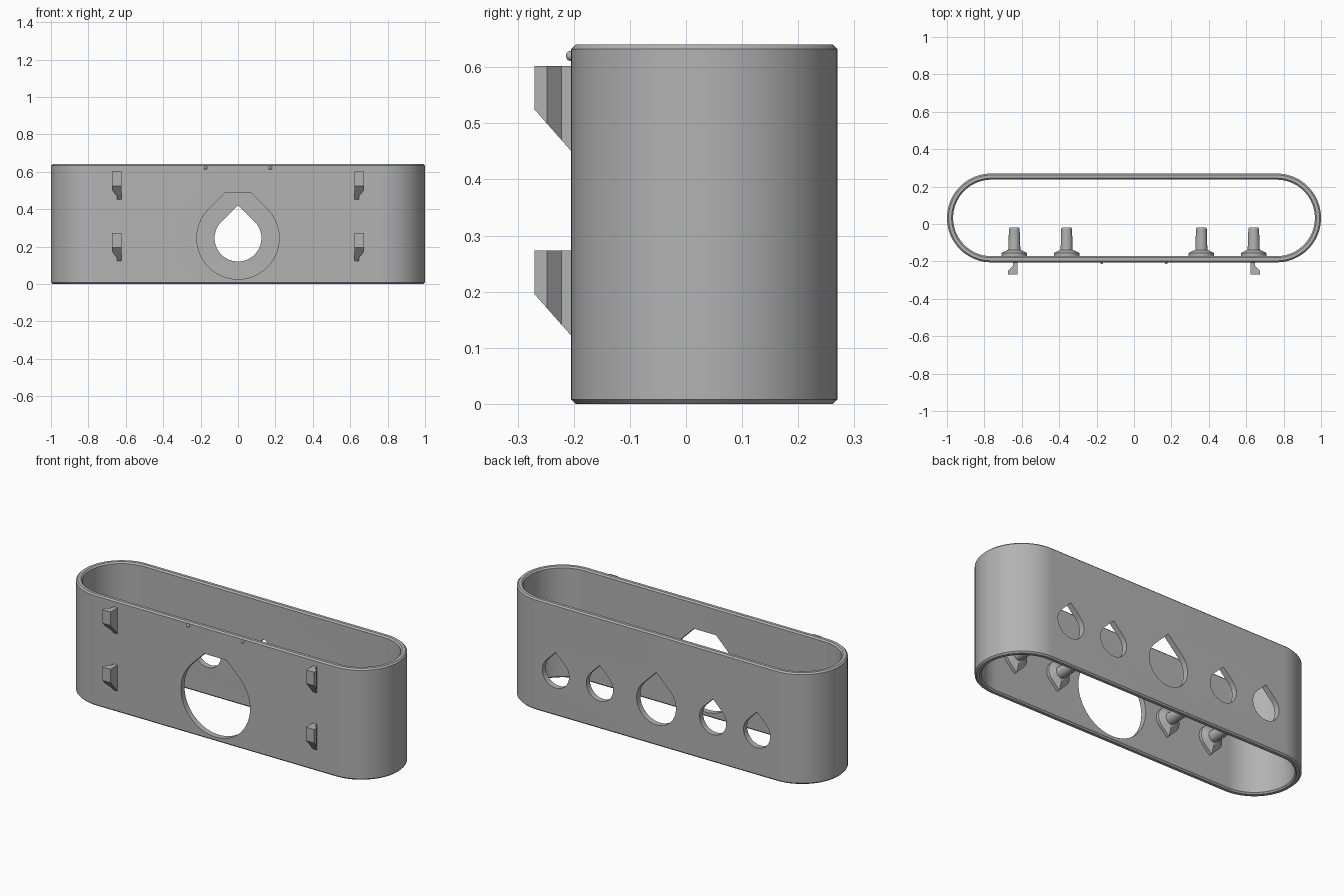
import bpy, bmesh, math
from math import sin, cos, pi

cube = bpy.data.objects.get("Cube")
if cube:
    bpy.data.objects.remove(cube)

grey = bpy.data.materials.new("plain_grey")
grey.use_nodes = True
colour = (0.45, 0.45, 0.45, 1)
grey.diffuse_color = colour
grey.node_tree.nodes["Principled BSDF"].inputs["Base Color"].default_value = colour

FRONT, BACK, WALL, HEIGHT = -0.205, 0.27, 0.033, 0.64
MID_Y, RADIUS = (FRONT + BACK) / 2, (BACK - FRONT) / 2
HOLE_Z = 0.245


def loft(bm, rings, loop=False):
    """Skin matching rings of points; cap the ends unless they loop."""
    rows = [[bm.verts.new(p) for p in ring] for ring in rings]
    n = len(rows[0])
    pairs = list(zip(rows, rows[1:])) + ([(rows[-1], rows[0])] if loop else [])
    for a, b in pairs:
        for i in range(n):
            j = (i + 1) % n
            bm.faces.new((a[i], a[j], b[j], b[i]))
    if not loop:
        bm.faces.new(rows[0])
        bm.faces.new(rows[-1])


def finish(name, bm, smooth=True):
    bmesh.ops.recalc_face_normals(bm, faces=bm.faces)
    mesh = bpy.data.meshes.new(name)
    bm.to_mesh(mesh)
    bm.free()
    mesh.materials.append(grey)
    ob = bpy.data.objects.new(name, mesh)
    bpy.context.collection.objects.link(ob)
    select(ob)
    if smooth:
        bpy.ops.object.shade_smooth_by_angle(angle=math.radians(25))
    return ob


def select(ob):
    bpy.ops.object.select_all(action='DESELECT')
    ob.select_set(True)
    bpy.context.view_layer.objects.active = ob


def stadium(inset, z, steps=40):
    """Rounded-end outline, inset from the outer wall."""
    r, ring = RADIUS - inset, []
    for side, start in ((1, -pi / 2), (-1, pi / 2)):
        for i in range(steps + 1):
            a = start + pi * i / steps
            ring.append((side * (1 - RADIUS) + r * cos(a), MID_Y + r * sin(a), z))
    return ring


def teardrop(x, y, r, top=None, up=1, steps=48):
    """Circle with a 45 degree point, optionally cut flat at height top."""
    pts = []
    for i in range(steps + 1):
        a = 3 * pi / 4 + 1.5 * pi * i / steps
        pts.append((r * cos(a), r * sin(a)))
    tip = r * math.sqrt(2)
    pts += [(tip - top, top), (top - tip, top)] if top else [(0, tip)]
    return [(x + u, y, HOLE_Z + up * v) for u, v in pts]


def circle(x, y, r, steps=32):
    return [(x + r * cos(2 * pi * i / steps), y, HOLE_Z + r * sin(2 * pi * i / steps))
            for i in range(steps)]


# Shell: hollow band with chamfered rims
c = 0.008
section = [(c, 0), (0, c), (0, HEIGHT - c), (c, HEIGHT),
           (WALL - c, HEIGHT), (WALL, HEIGHT - c), (WALL, c), (WALL - c, 0)]
bm = bmesh.new()
loft(bm, [stadium(i, z) for i, z in section], loop=True)
shell = finish("shell", bm, smooth=False)

# Openings: one large in the front wall, five in the back wall
bm = bmesh.new()
loft(bm, [teardrop(0, y, 0.22, top=0.24) for y in (FRONT - 0.1, FRONT + 0.1)])
for x, r in ((0, 0.125), (0.36, 0.085), (-0.36, 0.085), (0.64, 0.085), (-0.64, 0.085)):
    loft(bm, [teardrop(x, y, r) for y in (BACK - 0.1, BACK + 0.1)])
cutter = finish("opening_cutter", bm, smooth=False)
cutter.hide_render = True
mod = shell.modifiers.new("openings", 'BOOLEAN')
mod.operation, mod.solver, mod.object = 'DIFFERENCE', 'EXACT', cutter
select(shell)
bpy.ops.object.modifier_apply(modifier="openings")
bpy.data.objects.remove(cutter)
bpy.ops.object.shade_smooth_by_angle(angle=math.radians(25))

# Inner pegs with a pointed collar at the wall
INNER = FRONT + WALL
for side, label in ((1, "left"), (-1, "right")):
    for x, place in ((0.36, "inner"), (0.64, "outer")):
        bm = bmesh.new()
        loft(bm, [teardrop(side * x, INNER + d, r, up=-1)
                  for d, r in ((-0.005, 0.068), (0.017, 0.068), (0.033, 0.035))])
        finish(f"{label}_{place}_collar", bm)
        bm = bmesh.new()
        loft(bm, [circle(side * x, INNER + d, r)
                  for d, r in ((0.02, 0.033), (0.13, 0.029), (0.145, 0.029), (0.152, 0.025))])
        finish(f"{label}_{place}_peg", bm)

    # Front hooks: flared plan, underside sloping up and away from the wall
    plan = [(0.622, 0.005), (0.647, 0.005), (0.647, -0.017),
            (0.673, -0.043), (0.673, -0.065), (0.622, -0.065)]
    for top, place in ((0.602, "upper"), (0.273, "lower")):
        bm = bmesh.new()
        loft(bm, [[(side * x, FRONT + d, top) for x, d in plan],
                  [(side * x, FRONT + d, top - 0.151 - d * 1.13) for x, d in plan]])
        finish(f"{label}_{place}_hook", bm, smooth=False)

    # Small locating bump near the top edge
    bm = bmesh.new()
    bmesh.ops.create_uvsphere(bm, u_segments=16, v_segments=10, radius=0.009)
    bmesh.ops.translate(bm, verts=bm.verts, vec=(side * 0.173, FRONT, 0.62))
    finish(f"{label}_bump", bm)
